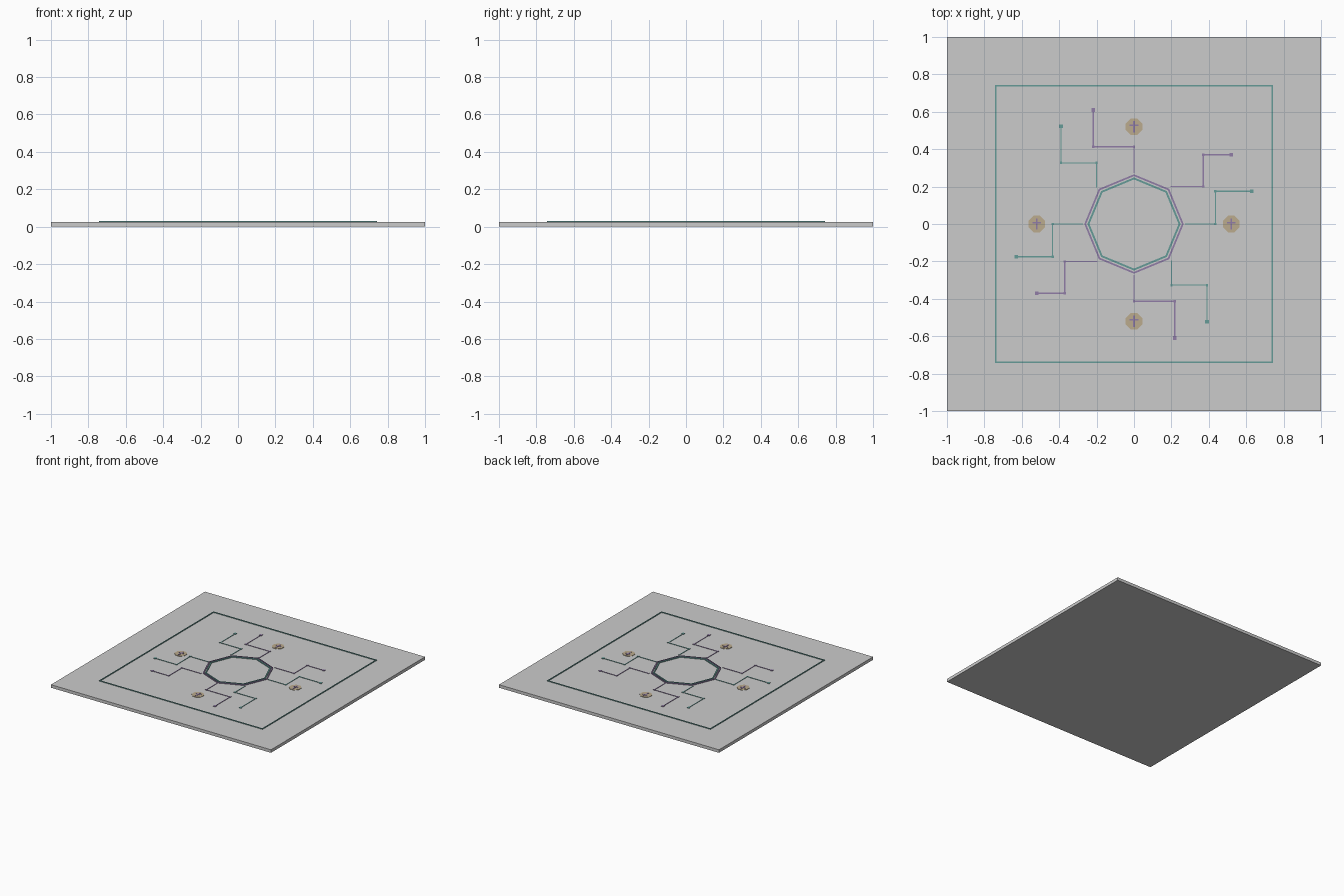
import bpy, bmesh
from math import cos, sin, pi, sqrt

if "Cube" in bpy.data.objects:
    bpy.data.objects.remove(bpy.data.objects["Cube"])

SLAB_TOP = 0.025


def material(name, rgb):
    m = bpy.data.materials.new(name)
    m.diffuse_color = (*rgb, 1)
    m.use_nodes = True
    m.node_tree.nodes["Principled BSDF"].inputs["Base Color"].default_value = m.diffuse_color
    return m


teal = material("teal", (0.13, 0.33, 0.31))
purple = material("purple", (0.28, 0.20, 0.38))
bronze = material("bronze", (0.50, 0.41, 0.27))


def finish(name, bm, mat=None):
    bmesh.ops.recalc_face_normals(bm, faces=bm.faces)
    me = bpy.data.meshes.new(name)
    bm.to_mesh(me)
    bm.free()
    ob = bpy.data.objects.new(name, me)
    bpy.context.collection.objects.link(ob)
    if mat:
        me.materials.append(mat)
    return ob


def add_box(bm, x0, x1, y0, y1, z0, z1):
    vs = bmesh.ops.create_cube(bm, size=1)["verts"]
    bmesh.ops.scale(bm, vec=(x1 - x0, y1 - y0, z1 - z0), verts=vs)
    bmesh.ops.translate(bm, vec=((x0 + x1) / 2, (y0 + y1) / 2, (z0 + z1) / 2), verts=vs)


def ring(name, sides, r_out, r_in, z0, z1, mat, turn=0.0):
    # rectangular section swept round a regular polygon
    bm = bmesh.new()
    section = [(r_out, z0), (r_out, z1), (r_in, z1), (r_in, z0)]
    loops = []
    for i in range(sides):
        a = turn + 2 * pi * i / sides
        loops.append([bm.verts.new((r * cos(a), r * sin(a), z)) for r, z in section])
    for i in range(sides):
        p, q = loops[i], loops[(i + 1) % sides]
        for k in range(4):
            j = (k + 1) % 4
            bm.faces.new((p[k], q[k], q[j], p[j]))
    return finish(name, bm, mat)


def trace(name, pts, mat, s):
    # right-angled circuit line with small joints and a square end node
    bm = bmesh.new()
    pts = [(s * x, s * y) for x, y in pts]
    w = 0.003
    for (ax, ay), (bx, by) in zip(pts, pts[1:]):
        add_box(bm, min(ax, bx) - w, max(ax, bx) + w,
                min(ay, by) - w, max(ay, by) + w, SLAB_TOP - 0.001, 0.028)
    for i, (x, y) in enumerate(pts[1:]):
        h = 0.010 if i == len(pts) - 2 else 0.006
        add_box(bm, x - h, x + h, y - h, y + h, SLAB_TOP - 0.001, 0.029)
    return finish(name, bm, mat)


# floor slab
bm = bmesh.new()
add_box(bm, -1, 1, -1, 1, 0, SLAB_TOP)
finish("floor_slab", bm)

# square border line and the two nested octagons
ring("border_line", 4, 0.743 * sqrt(2), 0.735 * sqrt(2), SLAB_TOP - 0.001, 0.030, teal, pi / 4)
ring("outer_octagon", 8, 0.266, 0.256, SLAB_TOP - 0.001, 0.030, purple)
ring("inner_octagon", 8, 0.249, 0.238, SLAB_TOP - 0.001, 0.030, teal)

# four traces, each repeated by a half turn
paths = [
    ("east", teal, [(0.275, 0), (0.435, 0), (0.435, 0.175), (0.63, 0.175)]),
    ("northeast", purple, [(0.198, 0.2), (0.37, 0.2), (0.37, 0.37), (0.52, 0.37)]),
    ("north", purple, [(0, 0.275), (0, 0.413), (-0.218, 0.413), (-0.218, 0.61)]),
    ("northwest", teal, [(-0.2, 0.198), (-0.2, 0.327), (-0.39, 0.327), (-0.39, 0.522)]),
]
for label, mat, pts in paths:
    trace("trace_" + label, pts, mat, 1)
    trace("trace_opposite_" + label, pts, mat, -1)

# octagonal medallions, each with a cross mark
for i in range(4):
    cx, cy = 0.52 * cos(i * pi / 2), 0.52 * sin(i * pi / 2)
    bm = bmesh.new()
    rim = [(cx + 0.048 * cos(pi / 8 + k * pi / 4), cy + 0.048 * sin(pi / 8 + k * pi / 4))
           for k in range(8)]
    base = bm.faces.new([bm.verts.new((x, y, SLAB_TOP - 0.001)) for x, y in rim])
    top = bmesh.ops.extrude_face_region(bm, geom=[base], use_keep_orig=True)["geom"]
    bmesh.ops.translate(bm, vec=(0, 0, 0.004),
                        verts=[v for v in top if isinstance(v, bmesh.types.BMVert)])
    finish(f"medallion_{i}", bm, bronze)

    bm = bmesh.new()
    add_box(bm, cx - 0.005, cx + 0.005, cy - 0.030, cy + 0.030, 0.027, 0.030)
    add_box(bm, cx - 0.023, cx + 0.023, cy + 0.003, cy + 0.011, 0.027, 0.0298)
    finish(f"medallion_mark_{i}", bm, purple)
